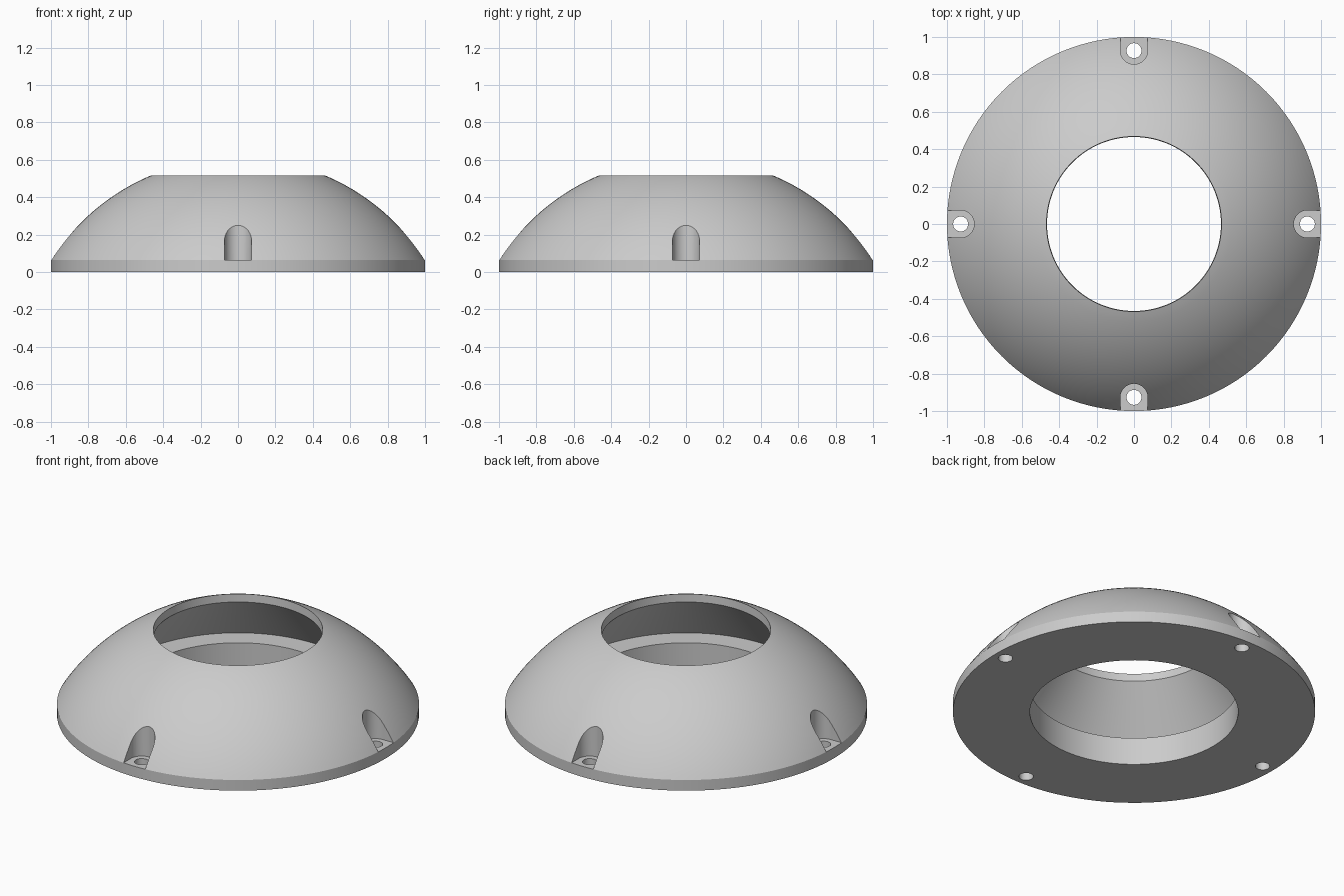
import bpy, bmesh, math
from mathutils import Matrix

cube = bpy.data.objects.get("Cube")
if cube:
    bpy.data.objects.remove(cube, do_unlink=True)

SEGMENTS = 128
RIM_Z, TOP_Z, TOP_R = 0.065, 0.515, 0.468
SPHERE_Z, SPHERE_R = -0.576, 1.188
SCREW_R = 0.927

grey = bpy.data.materials.new("plain grey")
grey.use_nodes = True
colour = (0.6, 0.6, 0.6, 1)
grey.diffuse_color = colour
grey.node_tree.nodes["Principled BSDF"].inputs["Base Color"].default_value = colour


def make_object(name, bm):
    bmesh.ops.recalc_face_normals(bm, faces=bm.faces)
    mesh = bpy.data.meshes.new(name)
    bm.to_mesh(mesh)
    bm.free()
    mesh.materials.append(grey)
    obj = bpy.data.objects.new(name, mesh)
    bpy.context.collection.objects.link(obj)
    return obj


def revolve(name, profile):
    bm = bmesh.new()
    verts = [bm.verts.new((r, 0, z)) for r, z in profile]
    edges = [bm.edges.new((v, verts[i - 1])) for i, v in enumerate(verts)]
    bmesh.ops.spin(bm, geom=verts + edges, cent=(0, 0, 0), axis=(0, 0, 1),
                   angle=math.tau, steps=SEGMENTS, use_merge=True)
    bmesh.ops.remove_doubles(bm, verts=bm.verts, dist=1e-5)
    return make_object(name, bm)


def prisms(name, outline, bottom, top):
    """Four upright prisms, one at each quarter turn."""
    bm = bmesh.new()
    for quarter in range(4):
        turn = Matrix.Rotation(quarter * math.pi / 2, 3, 'Z')
        face = bm.faces.new([bm.verts.new(turn @ Matrix.Translation((x, y, bottom)).translation)
                             for x, y in outline])
        moved = bmesh.ops.extrude_face_region(bm, geom=[face], use_keep_orig=True)["geom"]
        bmesh.ops.translate(bm, vec=(0, 0, top - bottom),
                            verts=[g for g in moved if isinstance(g, bmesh.types.BMVert)])
    return make_object(name, bm)


def arc(radius, start, end, count):
    angles = [start + (end - start) * i / count for i in range(count + 1)]
    return [(SCREW_R + radius * math.cos(a), radius * math.sin(a)) for a in angles]


# Spherical shell with a stepped, undercut bore
a0 = math.asin((RIM_Z - SPHERE_Z) / SPHERE_R)
a1 = math.acos(TOP_R / SPHERE_R)
dome = [(SPHERE_R * math.cos(a), SPHERE_Z + SPHERE_R * math.sin(a))
        for a in (a0 + (a1 - a0) * i / 24 for i in range(1, 24))]
profile = [(0.575, 0), (1, 0), (1, RIM_Z)] + dome + [
    (TOP_R, TOP_Z), (0.465, 0.467), (0.705, 0.167), (0.575, 0.167)]
body = revolve("domed_flange", profile)

# Screw recesses open to the rim, with through holes
slot = arc(0.073, math.pi / 2, math.pi * 1.5, 24) + [(1.1, -0.073), (1.1, 0.073)]
hole = arc(0.04, 0, math.tau, 32)[:-1]
cutters = [prisms("recess_cutter", slot, RIM_Z, 0.6),
           prisms("hole_cutter", hole, -0.1, 0.2)]
for cutter in cutters:
    cutter.hide_render = True
    mod = body.modifiers.new(cutter.name, 'BOOLEAN')
    mod.operation = 'DIFFERENCE'
    mod.solver = 'EXACT'
    mod.object = cutter

# Apply the cuts and smooth the curved faces
bpy.ops.object.select_all(action='DESELECT')
bpy.context.view_layer.objects.active = body
body.select_set(True)
for mod in list(body.modifiers):
    bpy.ops.object.modifier_apply(modifier=mod.name)
for cutter in cutters:
    bpy.data.objects.remove(cutter, do_unlink=True)
bpy.ops.object.shade_smooth_by_angle(angle=math.radians(25))
